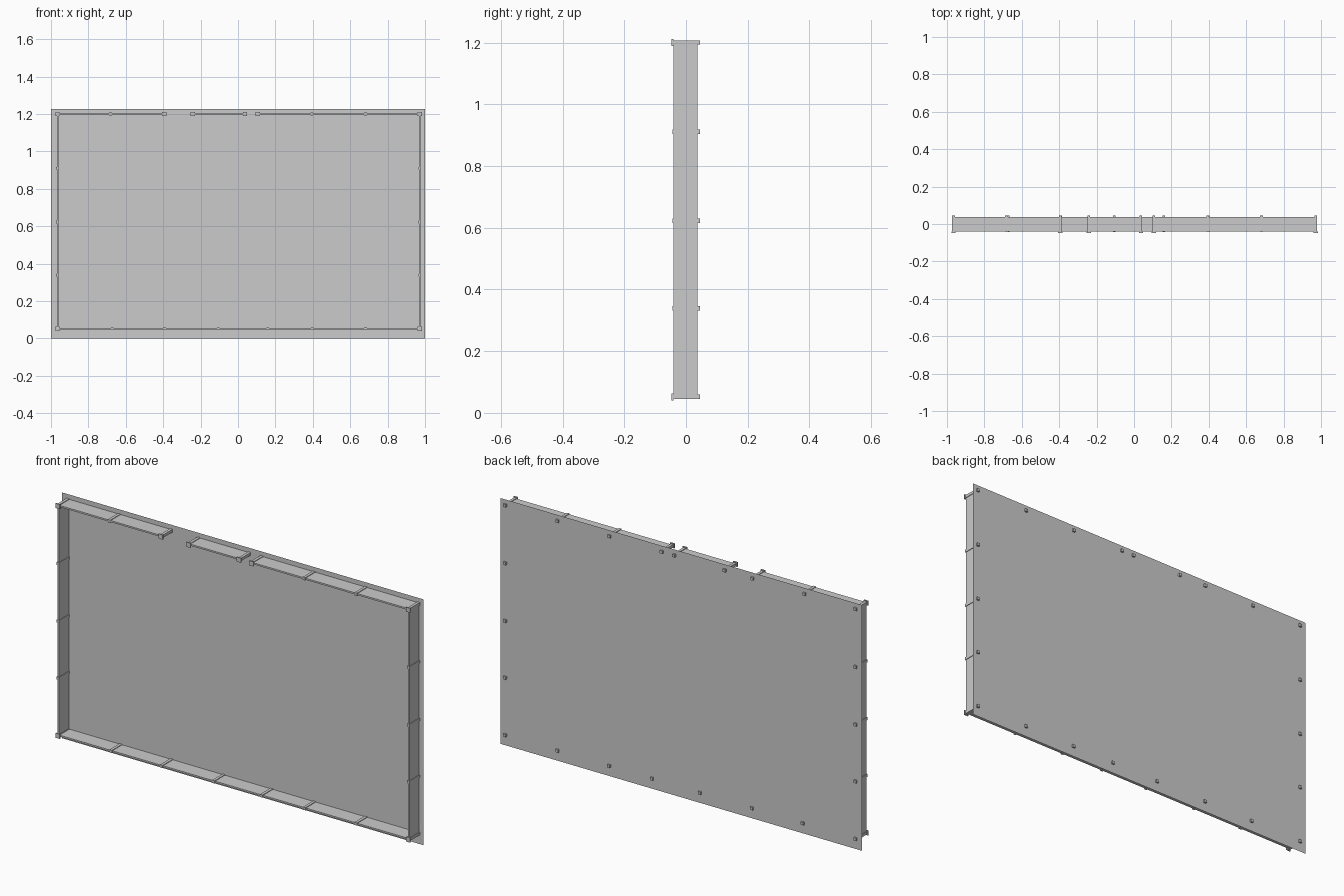
import bpy

if "Cube" in bpy.data.objects:
    bpy.data.objects.remove(bpy.data.objects["Cube"])

XL, XR, ZB, ZT = -0.965, 0.972, 0.052, 1.2   # frame centre lines
Y_FRONT, Y_BACK = -0.041, 0.037              # rail depth, sheet at the back
T = 0.008                                    # rail thickness


def box(name, x, y, z):
    """Box from (min, max) ranges."""
    verts = [(a, b, c) for a in x for b in y for c in z]
    faces = [(0, 1, 3, 2), (4, 6, 7, 5), (0, 4, 5, 1),
             (2, 3, 7, 6), (0, 2, 6, 4), (1, 5, 7, 3)]
    mesh = bpy.data.meshes.new(name)
    mesh.from_pydata(verts, [], faces)
    obj = bpy.data.objects.new(name, mesh)
    bpy.context.collection.objects.link(obj)
    return obj


def span(c, size):
    return (c - size / 2, c + size / 2)


def pin(name, x, z, capped=False):
    """Rod through the rail and sheet, with a wider square head at rail ends."""
    box(name, span(x, 0.014), (-0.044, 0.046), span(z, 0.014))
    if capped:
        box(name + "_head", span(x, 0.023), (-0.047, -0.041), span(z, 0.023))


# Back sheet, a single flat face
mesh = bpy.data.meshes.new("back_sheet")
mesh.from_pydata([(-1, Y_BACK, 0), (1, Y_BACK, 0), (1, Y_BACK, 1.228), (-1, Y_BACK, 1.228)],
                 [], [(0, 1, 2, 3)])
bpy.context.collection.objects.link(bpy.data.objects.new("back_sheet", mesh))

# Side and bottom rails
depth = (Y_FRONT, Y_BACK)
box("left_rail", span(XL, T), depth, (ZB, ZT))
box("right_rail", span(XR, T), depth, (ZB, ZT))
box("bottom_rail", (XL, XR), depth, span(ZB, T))

# Top rail in three lengths with two gaps
for i, (a, b) in enumerate([(XL, -0.395), (-0.242, 0.037), (0.106, XR)]):
    box(f"top_rail_{i}", (a, b), depth, span(ZT, T))
    pin(f"top_end_pin_{i}_a", a, ZT, True)
    pin(f"top_end_pin_{i}_b", b, ZT, True)

# Bottom corner pins
for side, x in (("left", XL), ("right", XR)):
    pin(f"{side}_bottom_corner_pin", x, ZB, True)
    # Intermediate pins up the sides
    for i, z in enumerate((0.339, 0.623, 0.911)):
        pin(f"{side}_pin_{i}", x, z)

# Intermediate pins along bottom and top
for i, x in enumerate((-0.673, -0.393, -0.105, 0.16, 0.397, 0.682)):
    pin(f"bottom_pin_{i}", x, ZB)
for i, x in enumerate((-0.682, 0.395, 0.682)):
    pin(f"top_pin_{i}", x, ZT)
